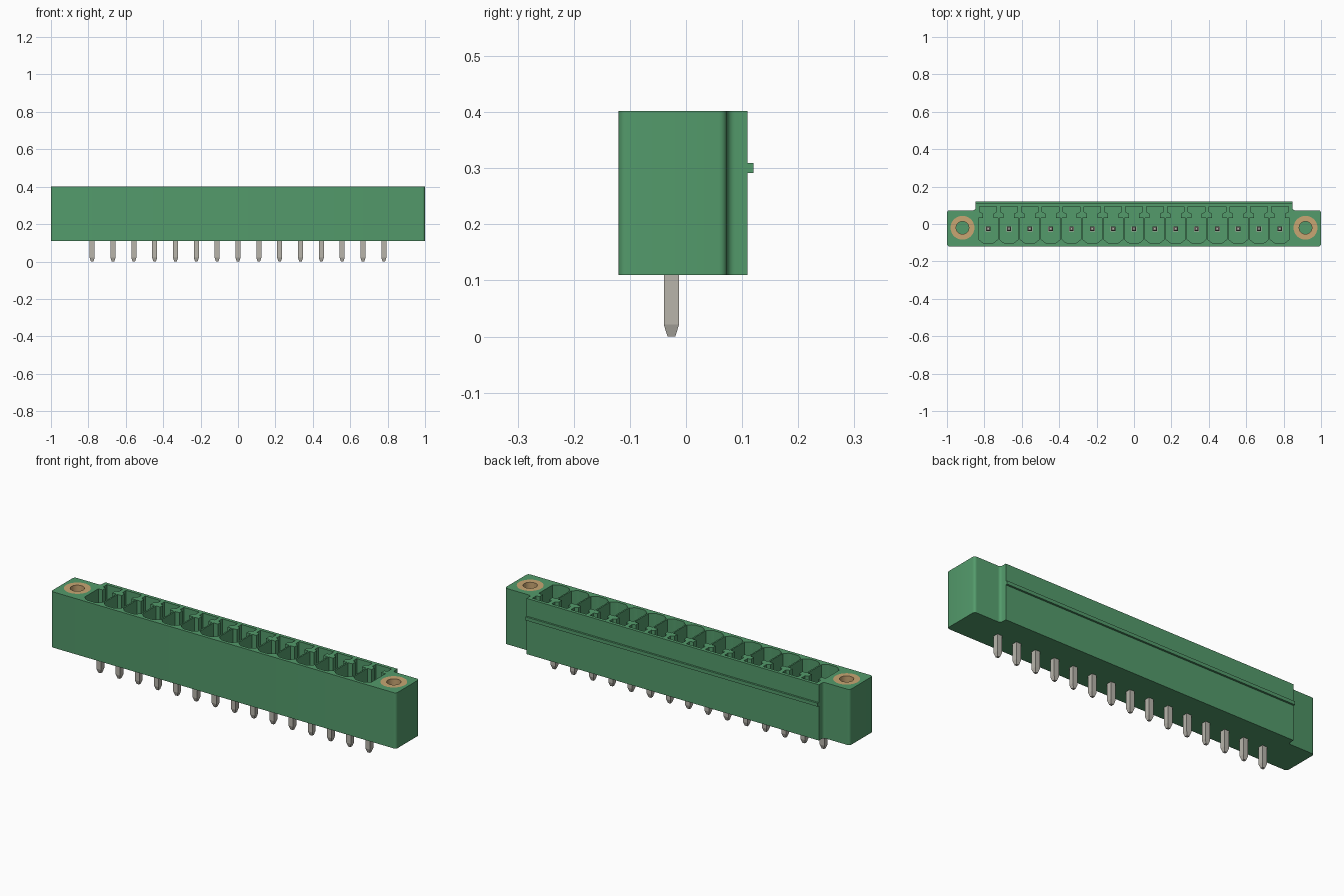
import bpy, bmesh, math

if "Cube" in bpy.data.objects:
    bpy.data.objects.remove(bpy.data.objects["Cube"])

PITCH, COUNT = 0.1114, 15
BASE, TOP, FLOOR = 0.11, 0.402, 0.15
EAR_X, EAR_Y = 0.917, -0.02
PIN_Y = -0.026
pin_xs = [(i - (COUNT - 1) / 2) * PITCH for i in range(COUNT)]


def material(name, color):
    m = bpy.data.materials.new(name)
    m.diffuse_color = (*color, 1)
    m.use_nodes = True
    m.node_tree.nodes["Principled BSDF"].inputs["Base Color"].default_value = m.diffuse_color
    return m


green = material("green plastic", (0.087, 0.325, 0.147))
brass = material("brass", (0.58, 0.38, 0.17))
metal = material("tinned metal", (0.48, 0.46, 0.41))


def loft(bm, rings):
    """Closed solid through rings of equal point count."""
    loops = [[bm.verts.new(p) for p in ring] for ring in rings]
    n = len(loops[0])
    for a, b in zip(loops, loops[1:]):
        for i in range(n):
            j = (i + 1) % n
            bm.faces.new((a[i], a[j], b[j], b[i]))
    bm.faces.new(loops[0][::-1])
    bm.faces.new(loops[-1])


def prism(bm, pts, z0, z1):
    loft(bm, [[(x, y, z) for x, y in pts] for z in (z0, z1)])


def finish(bm, name, mat, smooth=False):
    bmesh.ops.recalc_face_normals(bm, faces=bm.faces)
    me = bpy.data.meshes.new(name)
    bm.to_mesh(me)
    bm.free()
    ob = bpy.data.objects.new(name, me)
    bpy.context.collection.objects.link(ob)
    me.materials.append(mat)
    bpy.ops.object.select_all(action='DESELECT')
    ob.select_set(True)
    bpy.context.view_layer.objects.active = ob
    if smooth:
        bpy.ops.object.shade_smooth_by_angle(angle=math.radians(35))
    return ob


def circle(cx, cy, r, n=32):
    return [(cx + r * math.cos(2 * math.pi * i / n),
             cy + r * math.sin(2 * math.pi * i / n)) for i in range(n)]


def square(cx, cy, h, z):
    return [(cx - h, cy - h, z), (cx + h, cy - h, z), (cx + h, cy + h, z), (cx - h, cy + h, z)]


def arc(cx, cy, r, a0, a1, n=5):
    return [(cx + r * math.cos(math.radians(a0 + (a1 - a0) * i / n)),
             cy + r * math.sin(math.radians(a0 + (a1 - a0) * i / n))) for i in range(n + 1)]


# Cutters: keyed contact pockets and round insert seats
cut = bmesh.new()
half = [(0.022, -0.103), (0.034, -0.097), (0.043, -0.088), (0.052, -0.082), (0.052, 0.032),
        (0.028, 0.032), (0.028, 0.056), (0.045, 0.064), (0.045, 0.093)]
for x in pin_xs:
    prism(cut, [(x + a, b) for a, b in half] + [(x - a, b) for a, b in half[::-1]],
          FLOOR, TOP + 0.05)
for s in (-1, 1):
    prism(cut, circle(s * EAR_X, EAR_Y, 0.064), 0.2, TOP + 0.05)
cutter = finish(cut, "pocket_cutter", green)

# Housing: rounded mounting ears with a deeper middle section
r = 0.014
side = (arc(1 - r, -0.12 + r, r, -90, 0) + arc(1 - r, 0.073 - r, r, 0, 90)
        + arc(0.847 + r, 0.073 + r, r, 270, 180) + [(0.847, 0.11)])
bm = bmesh.new()
prism(bm, side + [(-x, y) for x, y in side[::-1]], BASE, TOP)
housing = finish(bm, "housing", green)
mod = housing.modifiers.new("pockets", 'BOOLEAN')
mod.operation, mod.solver, mod.object = 'DIFFERENCE', 'EXACT', cutter
bpy.ops.object.modifier_apply(modifier=mod.name)
bpy.ops.object.shade_smooth_by_angle(angle=math.radians(25))
bpy.data.objects.remove(cutter)

# Latching rib along the back
bm = bmesh.new()
prism(bm, [(-0.847, 0.109), (0.847, 0.109), (0.847, 0.12), (-0.847, 0.12)], 0.291, 0.309)
finish(bm, "back_rib", green)

# Threaded inserts in the ears
for s, label in ((-1, "left"), (1, "right")):
    bm = bmesh.new()
    rings = [[bm.verts.new((x, y, z)) for x, y in circle(s * EAR_X, EAR_Y, rad)]
             for rad, z in ((0.064, 0.2), (0.064, TOP), (0.034, TOP), (0.034, 0.2))]
    for k in range(4):
        a, b = rings[k], rings[(k + 1) % 4]
        for i in range(32):
            j = (i + 1) % 32
            bm.faces.new((a[i], a[j], b[j], b[i]))
    finish(bm, label + "_insert", brass, True)

# Contact pins: tapered solder tails below, slimmer blades in the pockets
bm = bmesh.new()
for x in pin_xs:
    loft(bm, [square(x, PIN_Y, h, z) for h, z in
              ((0.007, 0), (0.0135, 0.021), (0.0135, FLOOR + 0.005),
               (0.0115, FLOOR + 0.005), (0.0115, 0.335), (0.006, 0.35))])
finish(bm, "contact_pins", metal)
